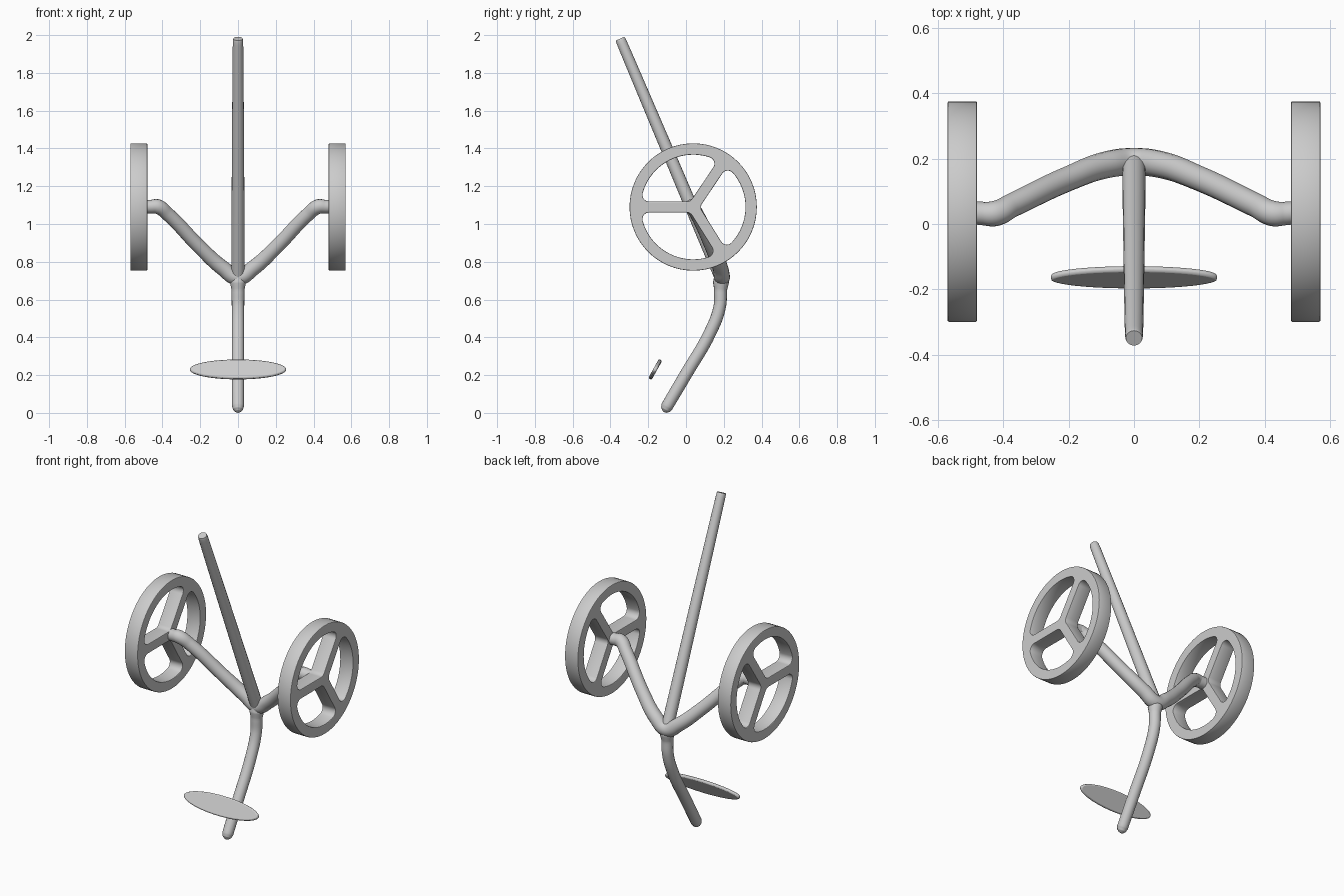
import bpy, math
from mathutils import Matrix, Vector

if "Cube" in bpy.data.objects:
    bpy.data.objects.remove(bpy.data.objects["Cube"])


def finish(ob, angle=40):
    """Turn a curve into a mesh and shade it smooth with sharp edges kept."""
    bpy.ops.object.select_all(action='DESELECT')
    ob.select_set(True)
    bpy.context.view_layer.objects.active = ob
    if ob.type == 'CURVE':
        bpy.ops.object.convert(target='MESH')
    bpy.ops.object.shade_smooth_by_angle(angle=math.radians(angle))
    return ob


def tube(name, points):
    """Round tube through (x, y, z, radius) points."""
    cu = bpy.data.curves.new(name, 'CURVE')
    cu.dimensions = '3D'
    cu.bevel_depth = 1.0
    cu.bevel_resolution = 6
    cu.resolution_u = 8
    cu.use_fill_caps = True
    sp = cu.splines.new('BEZIER')
    sp.bezier_points.add(len(points) - 1)
    for bp, (x, y, z, r) in zip(sp.bezier_points, points):
        bp.co = (x, y, z)
        bp.radius = r
        bp.handle_left_type = bp.handle_right_type = 'AUTO'
    ob = bpy.data.objects.new(name, cu)
    bpy.context.collection.objects.link(ob)
    return finish(ob)


def arc(cx, cy, r, a0, a1, n):
    return [(cx + r * math.cos(a0 + (a1 - a0) * i / n),
             cy + r * math.sin(a0 + (a1 - a0) * i / n)) for i in range(n + 1)]


def window(start, end, R=0.277, w=0.029, f=0.035):
    """Rounded opening between two spokes at angles start and end."""
    s, e = math.radians(start), math.radians(end)
    a = math.asin((w + f) / (R - f))
    mid, d = (s + e) / 2, (w + f) / math.sin((e - s) / 2)
    h = math.pi / 2
    rc = R - f
    pts = arc(0, 0, R, s + a, e - a, 24)
    pts += arc(rc * math.cos(e - a), rc * math.sin(e - a), f, e - a, e + h, 8)[1:]
    pts += arc(d * math.cos(mid), d * math.sin(mid), f, e + h, s + 3 * h, 6)
    pts += arc(rc * math.cos(s + a), rc * math.sin(s + a), f, s - h, s + a, 8)[:-1]
    return pts


def wheel(name, x):
    cu = bpy.data.curves.new(name, 'CURVE')
    cu.dimensions = '2D'
    cu.fill_mode = 'BOTH'
    cu.extrude = 0.041
    cu.bevel_depth = 0.004
    cu.bevel_resolution = 1
    cu.offset = -0.004
    loops = [arc(0, 0, 0.337, 0, 2 * math.pi, 64)[:-1],
             window(-58, 56), window(56, 180), window(180, 302)]
    for pts in loops:
        sp = cu.splines.new('POLY')
        sp.points.add(len(pts) - 1)
        for p, (u, v) in zip(sp.points, pts):
            p.co = (u, v, 0, 1)
        sp.use_cyclic_u = True
    ob = bpy.data.objects.new(name, cu)
    bpy.context.collection.objects.link(ob)
    ob.location = (x, 0.038, 1.09)
    ob.rotation_euler = (math.pi / 2, 0, math.pi / 2)
    return finish(ob, 35)


# Long leaning pole
tube("pole", [(0, 0.19, 0.71, 0.036), (0, 0.09, 0.945, 0.035),
              (0, -0.115, 1.43, 0.032), (0, -0.345, 1.972, 0.027),
              (0, -0.349, 1.981, 0.025)])

# V-shaped axle arms, mirrored from one half
half = [(0.08, 0.182, 0.766, 0.041), (0.2, 0.139, 0.875, 0.038),
        (0.375, 0.056, 1.055, 0.037), (0.425, 0.032, 1.092, 0.039),
        (0.46, 0.032, 1.092, 0.036), (0.52, 0.038, 1.09, 0.034)]
tube("axle_arms", [(-x, y, z, r) for x, y, z, r in reversed(half)]
     + [(0, 0.19, 0.718, 0.043)] + half)

# Lower curved stem with a rounded tip
tube("stem", [(0, 0.187, 0.73, 0.036), (0, 0.185, 0.69, 0.042),
              (0, 0.183, 0.65, 0.034), (0, 0.178, 0.56, 0.033),
              (0, 0.125, 0.42, 0.033), (0, 0.0, 0.205, 0.033),
              (0, -0.1, 0.035, 0.032), (0, -0.109, 0.018, 0.026),
              (0, -0.115, 0.008, 0.014), (0, -0.117, 0.005, 0.004)])

# Pair of three-spoke wheels
wheel("wheel_right", 0.525)
wheel("wheel_left", -0.525)

# Thin oval plate in front of the stem
bpy.ops.mesh.primitive_cylinder_add(vertices=48, radius=1, depth=1)
plate = bpy.context.object
plate.name = "oval_plate"
plate.data.transform(Matrix.Diagonal((0.255, 0.058, 0.02, 1)))
plate.location = (0, -0.163, 0.23)
plate.rotation_euler = (math.radians(61), 0, 0)
bev = plate.modifiers.new("edge", 'BEVEL')
bev.width = 0.007
bev.segments = 2
finish(plate, 40)
